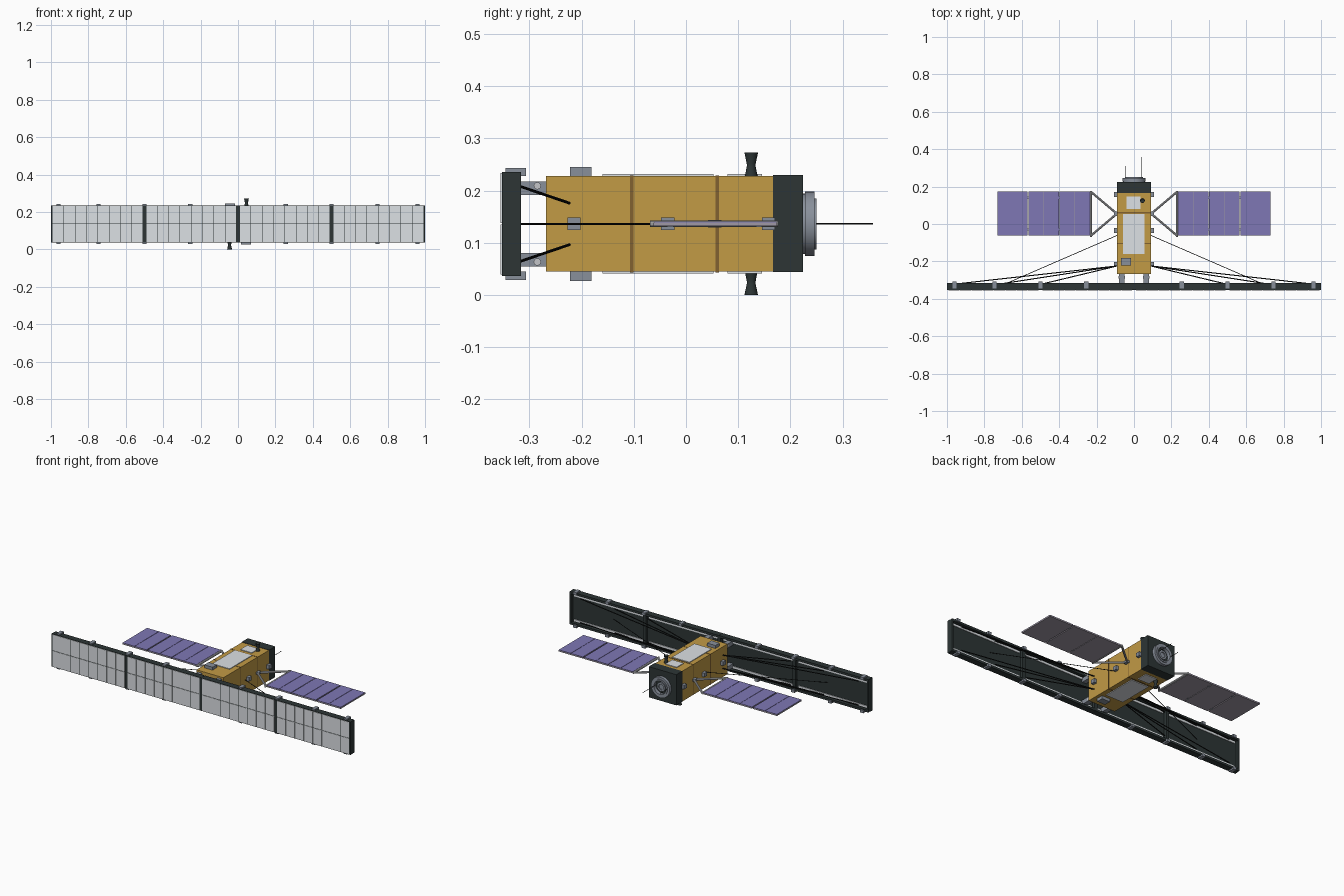
import bpy, bmesh, math
from mathutils import Vector, Matrix

if "Cube" in bpy.data.objects:
    bpy.data.objects.remove(bpy.data.objects["Cube"])


def mat(name, r, g, b):
    m = bpy.data.materials.new(name)
    m.diffuse_color = (r, g, b, 1)
    m.use_nodes = True
    m.node_tree.nodes["Principled BSDF"].inputs["Base Color"].default_value = m.diffuse_color
    return m


GOLD = mat("gold_foil", 0.54, 0.325, 0.06)
SEAM = mat("brown_seam", 0.22, 0.12, 0.03)
DARK = mat("dark_slate", 0.026, 0.036, 0.036)
LIGHT = mat("light_grey", 0.72, 0.75, 0.78)
GREY = mat("mid_grey", 0.25, 0.28, 0.33)
CELL = mat("solar_violet", 0.21, 0.185, 0.46)
BACKING = mat("panel_backing", 0.35, 0.32, 0.38)
BLACK = mat("black_rod", 0.008, 0.009, 0.009)
SILVER = mat("silver_tube", 0.55, 0.56, 0.58)


def finish(name, bm, m, smooth=False):
    bmesh.ops.recalc_face_normals(bm, faces=bm.faces)
    bm.transform(Matrix.Translation((0, 0, -0.0013)))
    me = bpy.data.meshes.new(name)
    bm.to_mesh(me)
    bm.free()
    ob = bpy.data.objects.new(name, me)
    bpy.context.collection.objects.link(ob)
    me.materials.append(m)
    if smooth:
        bpy.ops.object.select_all(action='DESELECT')
        ob.select_set(True)
        bpy.context.view_layer.objects.active = ob
        bpy.ops.object.shade_smooth_by_angle(angle=math.radians(35))
    return ob


def boxes(name, spans, m):
    """Each span is (x0, x1, y0, y1, z0, z1)."""
    bm = bmesh.new()
    for x0, x1, y0, y1, z0, z1 in spans:
        c = Vector((x0 + x1, y0 + y1, z0 + z1)) / 2
        s = Matrix.Diagonal((abs(x1 - x0), abs(y1 - y0), abs(z1 - z0), 1))
        bmesh.ops.create_cube(bm, size=1, matrix=Matrix.Translation(c) @ s)
    return finish(name, bm, m)


def rods(name, pairs, r, m, sides=8):
    bm = bmesh.new()
    for a, b in pairs:
        a, b = Vector(a), Vector(b)
        q = (b - a).to_track_quat('Z', 'Y').to_matrix().to_4x4()
        bmesh.ops.create_cone(bm, cap_ends=True, segments=sides, radius1=r, radius2=r,
                              depth=(b - a).length, matrix=Matrix.Translation((a + b) / 2) @ q)
    return finish(name, bm, m, True)


def lathe(name, profile, origin, axis, m, sides=32):
    """Spin (radius, height) points about an axis through origin."""
    bm = bmesh.new()
    vs = [bm.verts.new((r, 0, h)) for r, h in profile]
    es = [bm.edges.new(p) for p in zip(vs, vs[1:])]
    bmesh.ops.spin(bm, geom=vs + es, cent=(0, 0, 0), axis=(0, 0, 1), angle=2 * math.pi,
                   steps=sides, use_duplicate=False)
    bmesh.ops.remove_doubles(bm, verts=bm.verts, dist=1e-5)
    q = Vector(axis).to_track_quat('Z', 'Y').to_matrix().to_4x4()
    bm.transform(Matrix.Translation(origin) @ q)
    return finish(name, bm, m, True)


ZC = 0.1375                       # centre height of the whole craft
SIDES = (-1, 1)


def flip(s):                      # half turn about the y axis
    return (-s[0], -s[1], s[2], s[3], 2 * ZC - s[4], 2 * ZC - s[5])


def mirror_z(s):
    return (s[0], s[1], s[2], s[3], 2 * ZC - s[4], 2 * ZC - s[5])


# body: foil covered bus, seam bands and dark rear module
boxes("bus_body", [(-0.09, 0.09, -0.268, 0.168, 0.046, 0.229)], GOLD)
boxes("bus_seams", [(-0.0912, 0.0912, y - 0.003, y + 0.003, 0.0448, 0.2302)
                    for y in (-0.104, 0.06)], SEAM)
boxes("rear_module", [(-0.092, 0.092, 0.167, 0.224, 0.0455, 0.231)], DARK)

# radiators and equipment boxes, repeated underneath by a half turn
rad = [(-0.06, 0.056, -0.16, 0.053, 0.228, 0.233), (-0.04, 0.036, 0.08, 0.146, 0.228, 0.233)]
boxes("radiator_plates", rad + [flip(s) for s in rad], LIGHT)
eq = [(-0.07, -0.015, -0.222, -0.181, 0.228, 0.247)]
boxes("equipment_boxes", eq + [flip(s) for s in eq], GREY)

# horn antennas, top and bottom
horn = [(0, 0), (0.012, 0), (0.0085, 0.018), (0.0085, 0.023), (0.013, 0.0445), (0.011, 0.0445), (0, 0.03)]
lathe("top_horn", horn, (0.045, 0.125, 0.2295), (0, 0, 1), DARK, 16)
lathe("bottom_horn", horn, (-0.045, 0.125, 2 * ZC - 0.2295), (0, 0, -1), DARK, 16)

# small side sensors
boxes("side_sensors", [(s * 0.088, s * 0.107, y - 0.0125, y + 0.0125, ZC - 0.012, ZC + 0.012)
                       for s in SIDES for y in (-0.215, -0.035, 0.158)], GREY)

# rear adapter ring with hub and whip antennas
lathe("adapter_ring", [(0.046, 0.222), (0.058, 0.222), (0.058, 0.228), (0.062, 0.228), (0.062, 0.246),
                       (0.049, 0.246), (0.049, 0.25), (0.040, 0.25), (0.040, 0.222), (0.046, 0.222)],
      (0, 0, ZC), (0, 1, 0), GREY, 40)
lathe("ring_recess", [(0, 0.22), (0.041, 0.22), (0.041, 0.230), (0, 0.230)], (0, 0, ZC), (0, 1, 0), DARK)
lathe("ring_hub", [(0, 0.228), (0.027, 0.228), (0.027, 0.240), (0.016, 0.240), (0.016, 0.233), (0, 0.233)],
      (0, 0, ZC), (0, 1, 0), GREY)
rods("whip_antennas", [((0.04, 0.22, ZC), (0.04, 0.358, ZC)),
                       ((-0.045, 0.22, ZC), (-0.045, 0.31, ZC))], 0.0015, BLACK, 6)

# radar antenna: four hinged panels with dark frames
frame, tiles, rails = [], [], []
for p in range(4):
    x0, x1 = -1 + p * 0.5, -0.5 + p * 0.5
    frame.append((x0, x1, -0.353, -0.334, 0.038, 0.237))
    rim = (x0 + 0.002, x1 - 0.002, -0.336, -0.316, 0.224, 0.237)
    frame += [rim, mirror_z(rim)]
    for xe in ((x0, x0 + 0.01), (x1 - 0.01, x1)):
        frame.append((*xe, -0.336, -0.316, 0.04, 0.235))
    # front tiles, eight columns by two rows
    w = 0.484 / 8
    for c in range(8):
        for r in range(2):
            a, b = x0 + 0.008 + c * w, 0.0395 + r * 0.0985
            tiles.append((a + 0.0015, a + w - 0.0015, -0.3555, -0.352, b + 0.0008, b + 0.0967))
    rail = (x0 + 0.02, x1 - 0.02, -0.335, -0.330, 0.207, 0.219)
    rails += [rail, mirror_z(rail)]
boxes("radar_frame", frame, DARK)
boxes("radar_tiles", tiles, LIGHT)
boxes("radar_back_rails", rails, LIGHT)

# latch clips on the radar edges
CLIPX = (0.255, 0.5, 0.745, 0.96)
clips = [(s * x - 0.011, s * x + 0.011, -0.346, -0.307, 0.229, 0.245) for s in SIDES for x in CLIPX]
boxes("radar_clips", clips + [mirror_z(c) for c in clips], GREY)

# mounts between bus and radar
mnt = [(s * 0.052, s * 0.08, -0.336, -0.266, 0.193, 0.219) for s in SIDES]
boxes("radar_mounts", mnt + [mirror_z(c) for c in mnt], GREY)
rods("mount_pins", [((s * 0.049, -0.285, ZC + k * 0.073), (s * 0.083, -0.285, ZC + k * 0.073))
                    for s in SIDES for k in SIDES], 0.007, SILVER, 12)

# deployment struts and thin stays
struts, thin = [], []
for s in SIDES:
    for k in SIDES:
        for x in (0.48, 0.70, 0.93):
            struts.append(((s * 0.088, -0.224, ZC + k * 0.04), (s * x, -0.318, ZC + k * 0.072)))
    thin.append(((s * 0.088, -0.06, ZC), (s * 0.72, -0.334, ZC)))
rods("radar_struts", struts, 0.0028, BLACK)
rods("side_stays", thin, 0.0018, BLACK)

# solar wings: three panels a side, with cells on top
backs, cells, hinges, yoke, root = [], [], [], [], []
for s in SIDES:
    for x0, x1 in ((0.235, 0.398), (0.401, 0.563), (0.569, 0.73)):
        backs.append((s * x0, s * x1, -0.062, 0.174, 0.133, 0.1405))
        mid = (x0 + x1) / 2
        for a, b in ((x0, mid - 0.0005), (mid + 0.0005, x1)):
            cells.append((s * (a + 0.0005), s * (b - 0.0005), -0.0615, 0.1735, 0.140, 0.1425))
    hinges += [(s * (x - 0.006), s * (x + 0.006), y - 0.006, y + 0.006, 0.132, 0.139)
               for x in (0.3995, 0.566) for y in (-0.03, 0.14)]
    # triangular yoke
    yoke += [((s * 0.1, 0.062, ZC), (s * 0.23, 0.172, ZC)),
             ((s * 0.1, 0.048, ZC), (s * 0.23, -0.062, ZC)),
             ((s * 0.23, -0.069, ZC), (s * 0.23, 0.176, ZC))]
    root.append((s * 0.088, s * 0.108, 0.042, 0.068, ZC - 0.007, ZC + 0.007))
boxes("wing_backing", backs, BACKING)
boxes("wing_cells", cells, CELL)
boxes("wing_hinges", hinges, GREY)
rods("wing_yokes", yoke, 0.0062, SILVER, 10)
boxes("yoke_roots", root, GREY)
